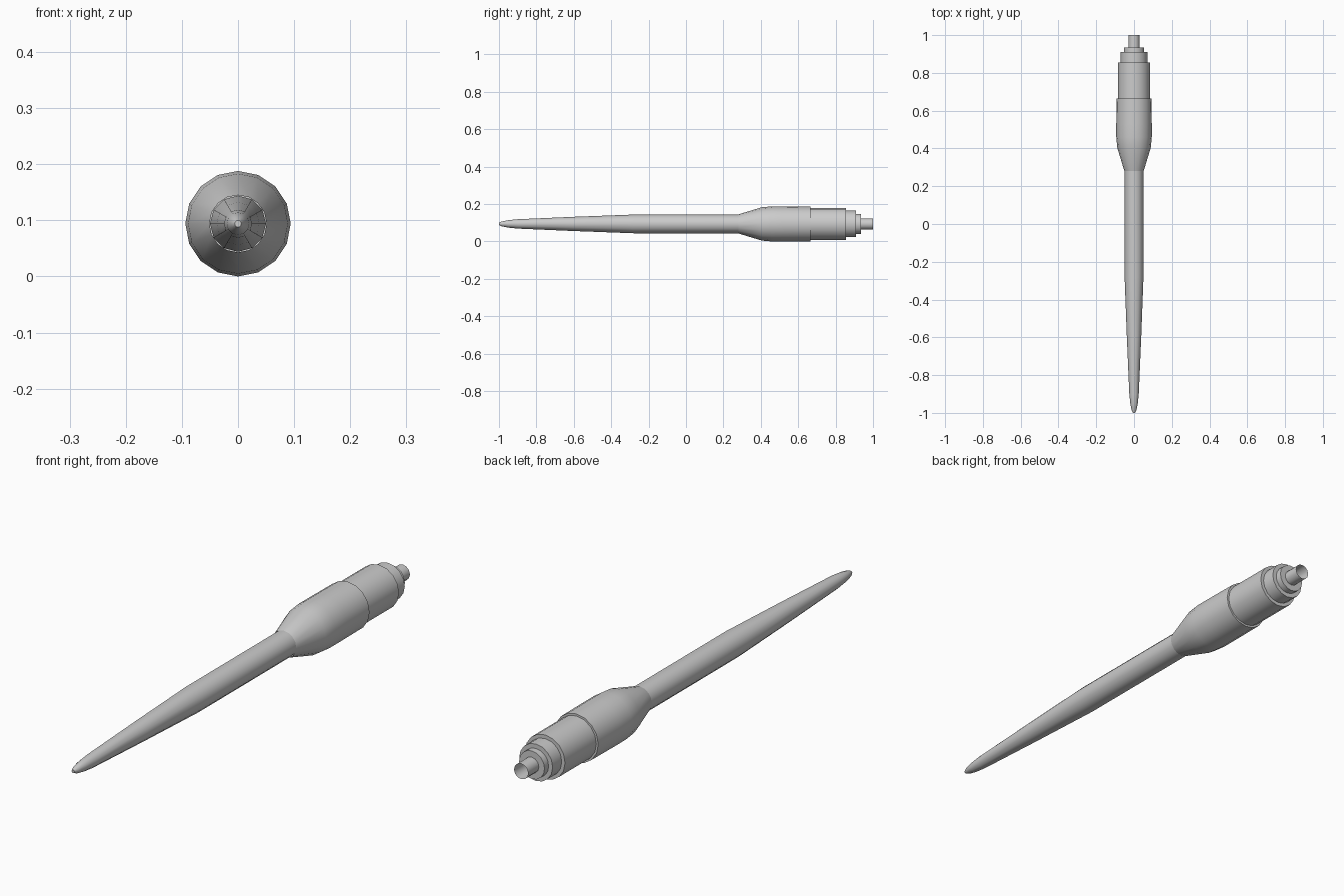
import bpy, bmesh, math

if "Cube" in bpy.data.objects:
    bpy.data.objects.remove(bpy.data.objects["Cube"])

AXIS_Z = 0.094


def lathe(name, profile, sides, cap_front=False):
    """Revolve (y, radius) points around the long axis."""
    bm = bmesh.new()
    rings = []
    for y, r in profile:
        ring = []
        for i in range(sides):
            a = 2 * math.pi * i / sides + math.pi / 2
            ring.append(bm.verts.new((r * math.cos(a), y, AXIS_Z + r * math.sin(a))))
        rings.append(ring)
    for a, b in zip(rings, rings[1:]):
        for i in range(sides):
            j = (i + 1) % sides
            bm.faces.new((a[i], a[j], b[j], b[i]))
    if cap_front:
        bm.faces.new(rings[0][::-1])
    bmesh.ops.recalc_face_normals(bm, faces=bm.faces)
    mesh = bpy.data.meshes.new(name)
    bm.to_mesh(mesh)
    bm.free()
    obj = bpy.data.objects.new(name, mesh)
    bpy.context.collection.objects.link(obj)
    bpy.ops.object.select_all(action='DESELECT')
    obj.select_set(True)
    bpy.context.view_layer.objects.active = obj
    bpy.ops.object.shade_smooth_by_angle(angle=math.radians(35))
    return obj


# Tapered shaft with a rounded point
lathe("tapered_shaft", [(-1.0, 0.006), (-0.985, 0.013), (-0.95, 0.020),
                        (-0.90, 0.025), (-0.60, 0.038), (-0.28, 0.050),
                        (0.29, 0.050)], 12, cap_front=True)

# Flared grip
lathe("flared_grip", [(0.28, 0.051), (0.405, 0.089), (0.46, 0.094),
                      (0.53, 0.094), (0.665, 0.093), (0.665, 0.084)], 16)

# Stepped rear collars
for name, y0, y1, r, inner in (("rear_barrel", 0.665, 0.855, 0.085, 0.070),
                               ("large_collar", 0.855, 0.91, 0.071, 0.053),
                               ("small_collar", 0.91, 0.935, 0.054, 0.029)):
    lathe(name, [(y0, r), (y1, r), (y1, inner)], 16)

# Open tube at the back end
lathe("end_tube", [(0.93, 0.030), (1.0, 0.030)], 12)
